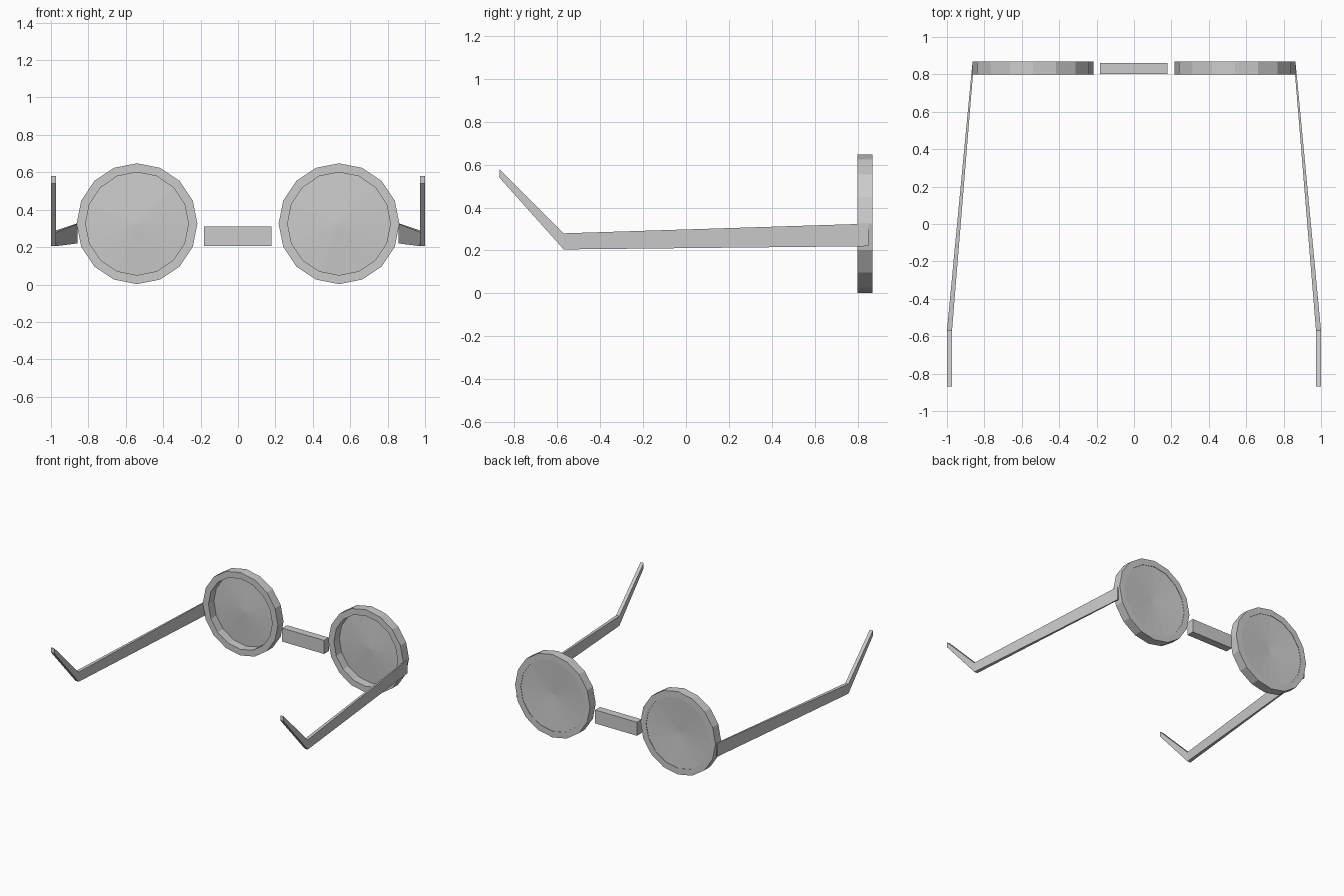
import bpy, bmesh, math

if "Cube" in bpy.data.objects:
    bpy.data.objects.remove(bpy.data.objects["Cube"])

CX, CZ, SIDES = 0.54, 0.325, 16


def make(name, verts, faces):
    mesh = bpy.data.meshes.new(name)
    mesh.from_pydata(verts, [], faces)
    bm = bmesh.new()
    bm.from_mesh(mesh)
    bmesh.ops.recalc_face_normals(bm, faces=bm.faces)
    bm.to_mesh(mesh)
    bm.free()
    obj = bpy.data.objects.new(name, mesh)
    bpy.context.collection.objects.link(obj)
    return obj


def circle(r, y, cx):
    step = 2 * math.pi / SIDES
    return [(cx + r * math.cos(i * step), y, CZ + r * math.sin(i * step))
            for i in range(SIDES)]


def loft(sections, closed=False):
    """Skin a list of equal-length loops; cap the ends unless closed."""
    n, m = len(sections[0]), len(sections)
    verts = [v for s in sections for v in s]
    faces = []
    for a in range(m if closed else m - 1):
        b = (a + 1) % m
        for i in range(n):
            j = (i + 1) % n
            faces.append((a * n + i, a * n + j, b * n + j, b * n + i))
    if not closed:
        faces += [tuple(range(n)), tuple(range((m - 1) * n, m * n))]
    return verts, faces


for side, s in (("left", -1), ("right", 1)):
    cx = s * CX

    # Rim: square-section ring
    profile = [(0.323, 0.80), (0.323, 0.87), (0.275, 0.87), (0.275, 0.80)]
    make(side + "_rim", *loft([circle(r, y, cx) for r, y in profile], closed=True))

    # Lens: shallow triangle fan set at the outer edge of the rim
    fan = [(i, (i + 1) % SIDES, SIDES) for i in range(SIDES)]
    make(side + "_lens", circle(0.275, 0.867, cx) + [(cx, 0.85, CZ)], fan)

    # Temple arm: (y, inner x, outer x, bottom z, top z) from hinge to ear tip
    stations = [(0.85, 0.857, 0.865, 0.22, 0.325),
                (-0.57, 0.973, 1.0, 0.205, 0.28),
                (-0.87, 0.973, 1.0, 0.54, 0.58)]
    loops = [[(s * xi, y, zb), (s * xo, y, zb), (s * xo, y, zt), (s * xi, y, zt)]
             for y, xi, xo, zb, zt in stations]
    make(side + "_temple_arm", *loft(loops))

# Nose bridge
make("nose_bridge", *loft([[(x, 0.803, 0.205), (x, 0.862, 0.205),
                            (x, 0.862, 0.31), (x, 0.803, 0.31)]
                           for x in (-0.182, 0.178)]))
